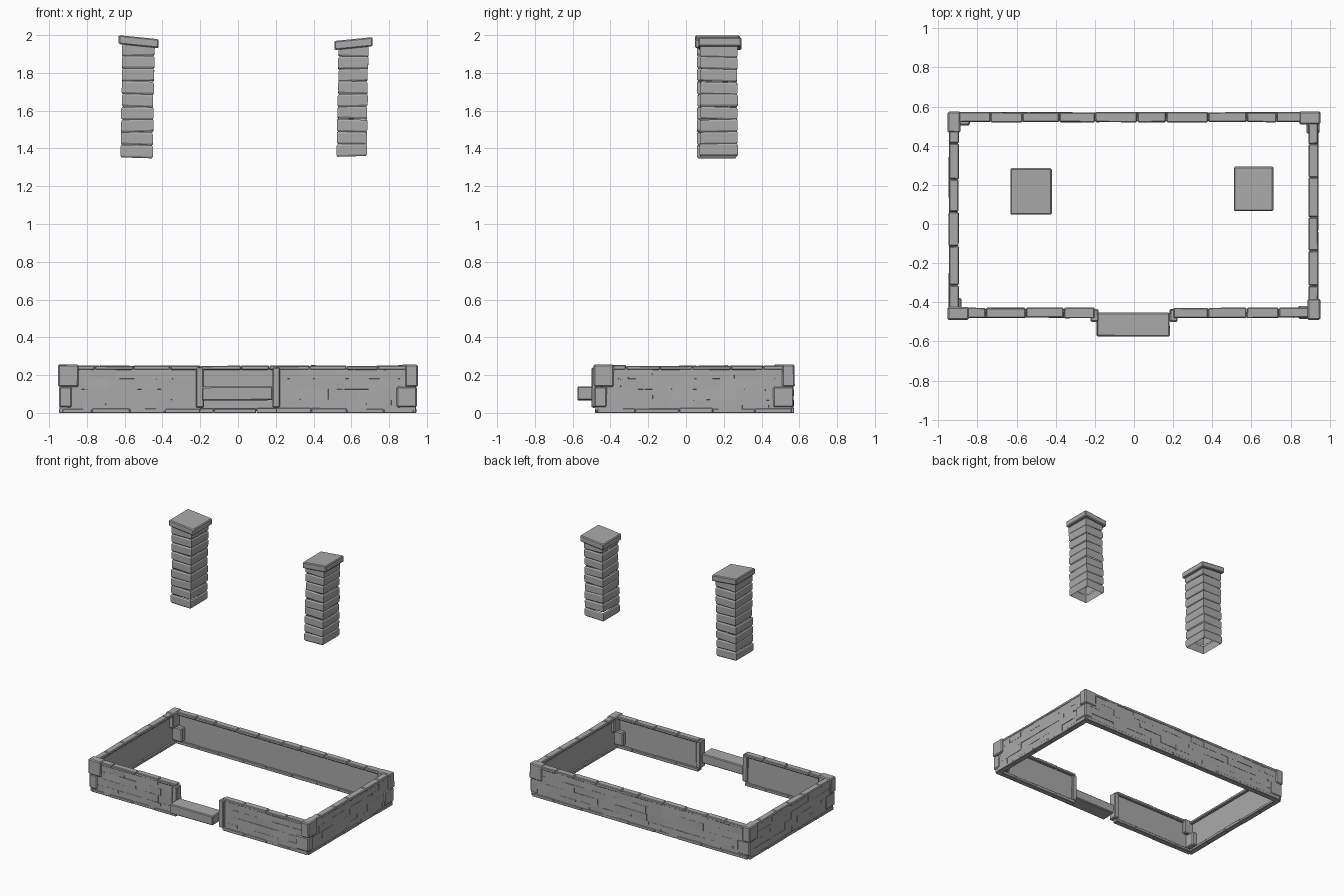
import bpy, bmesh, random
from mathutils import Vector, Matrix

if "Cube" in bpy.data.objects:
    bpy.data.objects.remove(bpy.data.objects["Cube"])

random.seed(7)
R = random.uniform

stone = bpy.data.materials.new("grey_stone")
stone.diffuse_color = (0.4, 0.4, 0.4, 1)
stone.use_nodes = True
stone.node_tree.nodes["Principled BSDF"].inputs["Base Color"].default_value = stone.diffuse_color


def finish(bm, name, bevel=0.0):
    bmesh.ops.recalc_face_normals(bm, faces=bm.faces)
    me = bpy.data.meshes.new(name)
    bm.to_mesh(me)
    bm.free()
    me.materials.append(stone)
    ob = bpy.data.objects.new(name, me)
    bpy.context.collection.objects.link(ob)
    if bevel:
        m = ob.modifiers.new("Bevel", 'BEVEL')
        m.width = bevel
        m.segments = 1
    return ob


def block(bm, lo, hi, jit=0.0):
    """Box between two corners, each corner nudged a little."""
    lo, hi = Vector(lo), Vector(hi)
    mid, size = (lo + hi) / 2, hi - lo
    vs = bmesh.ops.create_cube(bm, size=1)["verts"]
    for v in vs:
        v.co = Vector(v.co[i] * size[i] + mid[i] + R(-jit, jit) for i in range(3))


def spans(a, b, step):
    """Split a-b into uneven stone lengths."""
    n = max(1, round((b - a) / step))
    cuts = [a + (b - a) * i / n + (R(-.14, .14) * step if 0 < i < n else 0)
            for i in range(n + 1)]
    return zip(cuts, cuts[1:])


def wall(name, along_x, a, b, outer, sign):
    """Brick wall; outer = outside coordinate, sign = outward direction."""
    def put(bm, u0, u1, d0, d1, z0, z1, jit):
        c = sorted((outer - sign * d0, outer - sign * d1))
        if along_x:
            block(bm, (u0, c[0], z0), (u1, c[1], z1), jit)
        else:
            block(bm, (c[0], u0, z0), (c[1], u1, z1), jit)
    # solid core with a flat inner face
    bm = bmesh.new()
    put(bm, a, b, .008, .03, .01, .235, 0)
    finish(bm, name + "_core")
    # brick face in four courses
    bm = bmesh.new()
    h = .225 / 4
    for r in range(4):
        z = .012 + r * h
        for u0, u1 in spans(a, b, .125 + .02 * (r % 2)):
            put(bm, u0, u1, .004 + R(-.002, .002), .02, z, z + h, .0015)
    finish(bm, name + "_bricks")
    # coping stones and base stones
    bm = bmesh.new()
    for u0, u1 in spans(a, b, .18):
        put(bm, u0 + .001, u1 - .001, R(-.001, .003), .052, .227, .25 + R(-.002, .002), .001)
    finish(bm, name + "_coping", .005)
    bm = bmesh.new()
    for u0, u1 in spans(a, b, .2):
        put(bm, u0 + .001, u1 - .001, R(-.001, .003), .045, 0, .02 + R(0, .006), 0)
    finish(bm, name + "_base_stones", .003)


wall("front_wall_left", True, -.93, -.2, -.48, -1)
wall("front_wall_right", True, .2, .93, -.48, -1)
wall("back_wall", True, -.93, .93, .572, 1)
wall("left_wall", False, -.47, .56, -.947, -1)
wall("right_wall", False, -.47, .56, .943, 1)

# corner quoins: long and short sides swap between the two courses
for sx, side in ((-1, "left"), (1, "right")):
    for sy, end in ((-1, "front"), (1, "back")):
        bm = bmesh.new()
        upper_long_x = (sx * sy > 0) or sy > 0 and sx > 0
        for z0, z1, grow, long_x in ((.03, .138, 0, not upper_long_x),
                                     (.138, .255, .005, upper_long_x)):
            lx, ly = (.108, .066) if long_x else (.066, .108)
            cx = sx * (.947 + grow)
            cy = sy * (.57 + grow) if sy > 0 else -.485 - grow
            xs, ys = sorted((cx, cx - sx * lx)), sorted((cy, cy - sy * ly))
            block(bm, (xs[0], ys[0], z0), (xs[1], ys[1], z1), .001)
        finish(bm, end + "_" + side + "_quoin", .007)

# door posts and step
for s, side in ((-1, "left"), (1, "right")):
    bm = bmesh.new()
    block(bm, (s * .202 - .02, -.5, .028), (s * .202 + .02, -.435, .24), .0015)
    finish(bm, side + "_door_post", .006)
bm = bmesh.new()
block(bm, (-.19, -.575, .066), (.182, -.453, .14), .002)
finish(bm, "door_step", .006)


def chimney(name, x0, x1, y0, y1, z0, z1, lean, cap, slope):
    """Hollow stack of bulging courses, open at the bottom, with a tilted cap."""
    bm = bmesh.new()
    rows = 9
    h = (z1 - z0) / rows
    for r in range(rows):
        tx, ty = (R(-.04, .04), R(-.04, .04)) if r else (slope * .3, 0)
        g = R(-.002, .003)
        rings = []
        for f, inset in ((0, .006), (.14, 0), (.86, 0), (1, .006)):
            ring = []
            for i, j in ((0, 0), (1, 0), (1, 1), (0, 1)):
                x = (x1 + g - inset) if i else (x0 - g + inset)
                y = (y1 + g - inset) if j else (y0 - g + inset)
                z = z0 + h * (r + f) + tx * (x - (x0 + x1) / 2) + ty * (y - (y0 + y1) / 2)
                ring.append(bm.verts.new((x + lean * (r + f) / rows, y, z)))
            rings.append(ring)
        for a, b in zip(rings, rings[1:]):
            for k in range(4):
                n = (k + 1) % 4
                bm.faces.new((a[k], a[n], b[n], b[k]))
    finish(bm, name + "_stack")
    bm = bmesh.new()
    cx0, cx1, cy0, cy1, cz0, cz1 = cap
    block(bm, (cx0, cy0, cz0), (cx1, cy1, cz1))
    for v in bm.verts:
        v.co.z += slope * (v.co.x - (cx0 + cx1) / 2)
    finish(bm, name + "_cap", .006)


chimney("left_chimney", -.62, -.453, .06, .265, 1.35, 1.955, .01,
        (-.632, -.42, .048, .285, 1.942, 1.989), -.1)
chimney("right_chimney", .523, .68, .075, .272, 1.358, 1.95, .01,
        (.51, .712, .066, .293, 1.931, 1.979), .1)
